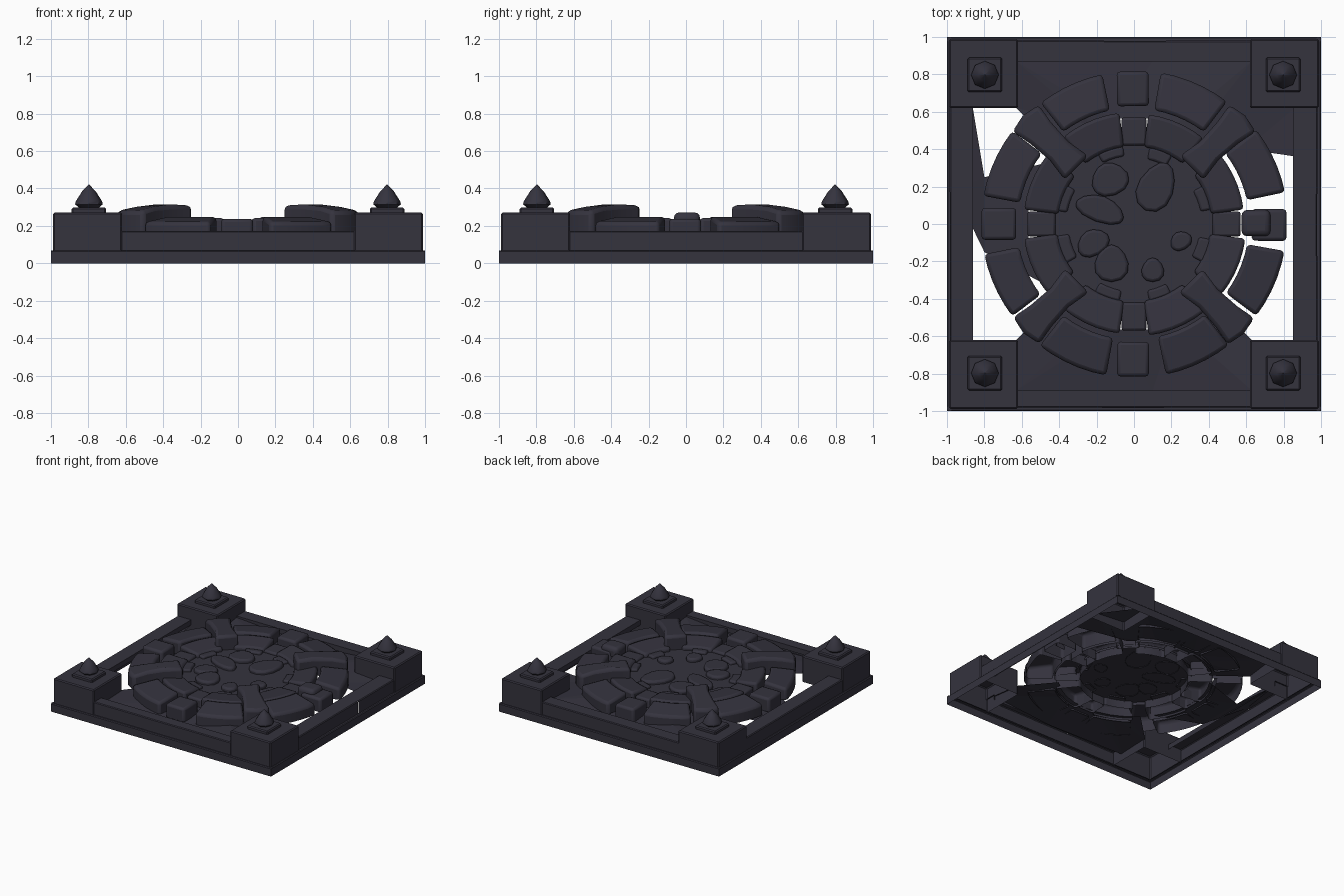
import bpy, bmesh, math, random

if "Cube" in bpy.data.objects:
    bpy.data.objects.remove(bpy.data.objects["Cube"])

random.seed(4)
slate = bpy.data.materials.new("dark slate")
slate.diffuse_color = (0.035, 0.033, 0.048, 1)
slate.use_nodes = True
slate.node_tree.nodes["Principled BSDF"].inputs["Base Color"].default_value = slate.diffuse_color


def finish(name, bm, bevel=0, segs=2, smooth=True):
    bmesh.ops.recalc_face_normals(bm, faces=bm.faces)
    me = bpy.data.meshes.new(name)
    bm.to_mesh(me)
    bm.free()
    me.materials.append(slate)
    ob = bpy.data.objects.new(name, me)
    bpy.context.collection.objects.link(ob)
    if bevel:
        m = ob.modifiers.new("bevel", 'BEVEL')
        m.width, m.segments, m.limit_method = bevel, segs, 'ANGLE'
        m.angle_limit = math.radians(40)
    if smooth:
        bpy.ops.object.select_all(action='DESELECT')
        ob.select_set(True)
        bpy.context.view_layer.objects.active = ob
        bpy.ops.object.shade_smooth_by_angle(angle=math.radians(40))
    return ob


def prism(name, pts, z0, top, bevel=0, segs=2, smooth=True):
    """Outline extruded up, open below; top is a height or a function of (x, y)."""
    f = top if callable(top) else (lambda x, y: top)
    bm = bmesh.new()
    lo = [bm.verts.new((x, y, z0)) for x, y in pts]
    hi = [bm.verts.new((x, y, f(x, y))) for x, y in pts]
    n = len(pts)
    for i in range(n):
        j = (i + 1) % n
        bm.faces.new((lo[i], lo[j], hi[j], hi[i]))
    bm.faces.new(hi)
    return finish(name, bm, bevel, segs, smooth)


def rect(x0, x1, y0, y1):
    return [(x0, y0), (x1, y0), (x1, y1), (x0, y1)]


def turn(pts, deg):
    c, s = math.cos(math.radians(deg)), math.sin(math.radians(deg))
    return [(x * c - y * s, x * s + y * c) for x, y in pts]


def wedge(r0, r1, a0, a1, n=5):
    a = [math.radians(a0 + (a1 - a0) * i / n) for i in range(n + 1)]
    return ([(r1 * math.cos(t), r1 * math.sin(t)) for t in a] +
            [(r0 * math.cos(t), r0 * math.sin(t)) for t in reversed(a)])


def strip(name, profile, a, b, deg):
    """Open shell: an (outward, z) profile swept along one side from a to b."""
    bm = bmesh.new()
    ends = []
    for t in (a, b):
        ends.append([bm.verts.new((*turn([(r, t)], deg)[0], z)) for r, z in profile])
    for i in range(len(profile) - 1):
        bm.faces.new((ends[0][i], ends[1][i], ends[1][i + 1], ends[0][i + 1]))
    finish(name, bm, smooth=False)


# Border: hollow plinth and kerb stones on each side
for side in range(4):
    d = 90 * side
    inn = (0.85, 0.87, 0.86, 0.89)[side]
    for a, b in ((-0.63, -0.17), (-0.17, 0.16), (0.16, 0.63)):
        o = random.uniform(0.979, 0.986)
        strip("kerb_stone", [(o, 0.06), (o, 0.166), (o - .006, 0.172),
                             (inn, 0.172), (inn, 0.13)], a, b, d)
    for a, b in ((-1, -0.62), (-0.62, -0.17), (-0.17, 0.16), (0.16, 0.62), (0.62, 1)):
        strip("plinth_stone", [(1.0, 0), (1.0, 0.062), (0.994, 0.068), (0.975, 0.068)], a, b, d)

# Corner blocks, caps and pointed finials
for sx in (-1, 1):
    for sy in (-1, 1):
        def corner(a, b):
            return rect(*sorted((sx * a, sx * b)), *sorted((sy * a, sy * b)))
        prism("corner_block", corner(0.62, 0.988), 0.06, 0.272, 0.008, 1, False)
        prism("corner_cap", corner(0.705, 0.89), 0.27, 0.298, 0.008, 1, False)
        bm = bmesh.new()
        prev = None
        for r, z in ((0.05, 0.295), (0.074, 0.315), (0.07, 0.332), (0.036, 0.385), (0.002, 0.42)):
            ring = [bm.verts.new((sx * 0.797 + r * math.cos(i * math.pi / 4),
                                  sy * 0.797 + r * math.sin(i * math.pi / 4), z))
                    for i in range(8)]
            if prev:
                for i in range(8):
                    bm.faces.new((prev[i], prev[(i + 1) % 8], ring[(i + 1) % 8], ring[i]))
            prev = ring
        bm.faces.new(prev)
        finish("finial", bm)


# Broken ground sheets between border and rings, open at the left and right sides
def sheet(name, pts):
    bm = bmesh.new()
    bm.faces.new([bm.verts.new(p) for p in pts])
    bmesh.ops.triangulate(bm, faces=bm.faces)
    finish(name, bm, smooth=False)


def arc(r, a0, a1, z, n=8):
    t = [math.radians(a0 + (a1 - a0) * i / n) for i in range(n + 1)]
    return [(r * math.cos(a), r * math.sin(a), z) for a in t]


sheet("back_ground", [(-0.63, 0.87, 0.16), (-0.63, 0.62, 0.13)] + arc(0.57, 135, 45, 0.15) +
      [(0.6, 0.4, 0.13), (0.87, 0.36, 0.12), (0.87, 0.63, 0.12), (0.63, 0.87, 0.15),
       (0.1, 0.87, 0.11)])
sheet("front_ground", [(0.63, -0.89, 0.16), (0.63, -0.62, 0.13)] + arc(0.57, -45, -135, 0.15) +
      [(-0.63, -0.62, 0.13), (-0.63, -0.89, 0.12), (0.1, -0.89, 0.11)])
sheet("left_ground", [(-0.96, 0.18, 0.17), (-0.86, 0.61, 0.13), (-0.8, 0.25, 0.12)] +
      arc(0.57, 145, 215, 0.15) + [(-0.8, -0.15, 0.12)])

# Centre disc
prism("centre_disc", wedge(0.0, 0.445, 0, 360, 24)[:24], 0.175, 0.195)


def slope(r0, z0, r1, z1):
    def f(x, y):
        t = (math.hypot(x, y) - r0) / (r1 - r0)
        return z0 + (z1 - z0) * t
    return f


def j(s=0.006):
    return random.uniform(-s, s)


# Stone rings, repeated per quarter
for q in range(4):
    d = 90 * q
    # small blocks on the axes
    prism("outer_block", turn(rect(0.63, 0.815, -0.085, 0.085), d + j(.6)), 0.13, 0.238, 0.018)
    prism("inner_block", turn(rect(0.42, 0.57, -0.067, 0.067), d), 0.13, 0.215, 0.014)
    # long radial stones on the diagonals
    prism("diagonal_stone",
          turn([(0.43, -0.09), (0.56, -0.07), (0.7, -0.08), (0.81, -0.1), (0.83, 0),
                (0.81, 0.1), (0.7, 0.08), (0.56, 0.07), (0.43, 0.09)], d + 45 + j(1)),
          0.17, lambda x, y: 0.31 - 0.18 * max(0, math.hypot(x, y) - 0.66), 0.022)
    # curved wedges either side
    for a0, a1, b0, b1 in ((11.5, 37.5, 7.5, 39), (52.5, 79.5, 51, 82.5)):
        prism("outer_wedge", wedge(0.62 + j(), 0.82 + j(), d + a0 + j(.6), d + a1 + j(.6)), 0.13,
              slope(0.61, 0.252, 0.82, 0.222), 0.02)
        prism("inner_wedge", wedge(0.41 + j(), 0.595 + j(), d + b0, d + b1), 0.13,
              slope(0.4, 0.225, 0.6, 0.245), 0.018)
    # filler stones on the inner edge
    for a0, a1 in ((10, 29), (61, 80)):
        prism("filler_stone", wedge(0.36 + j(.01), 0.42, d + a0 + j(2), d + a1 + j(2), 3),
              0.185, 0.215, 0.012)

# Loose small stone on the right block
prism("loose_stone", rect(0.575, 0.73, -0.065, 0.075), 0.2, 0.272, 0.03, 3)

# Pebbles set in the centre
for x, y, rx, ry, ang in ((-0.13, 0.24, .1, .09, 20), (0.12, 0.2, .095, .14, -25),
                          (-0.18, 0.08, .135, .07, -20),
                          (-0.22, -0.1, .09, .07, 30), (-0.12, -0.21, .09, .1, 0),
                          (0.1, -0.245, .06, .065, 0), (0.25, -0.09, .06, .05, 30)):
    ring = [(rx * math.cos(t) * (1 - .2 * math.sin(t)), ry * math.sin(t))
            for t in (i * math.pi / 6 for i in range(12))]
    prism("pebble", [(x + u, y + v) for u, v in turn(ring, ang)], 0.19, 0.225, 0.015)
